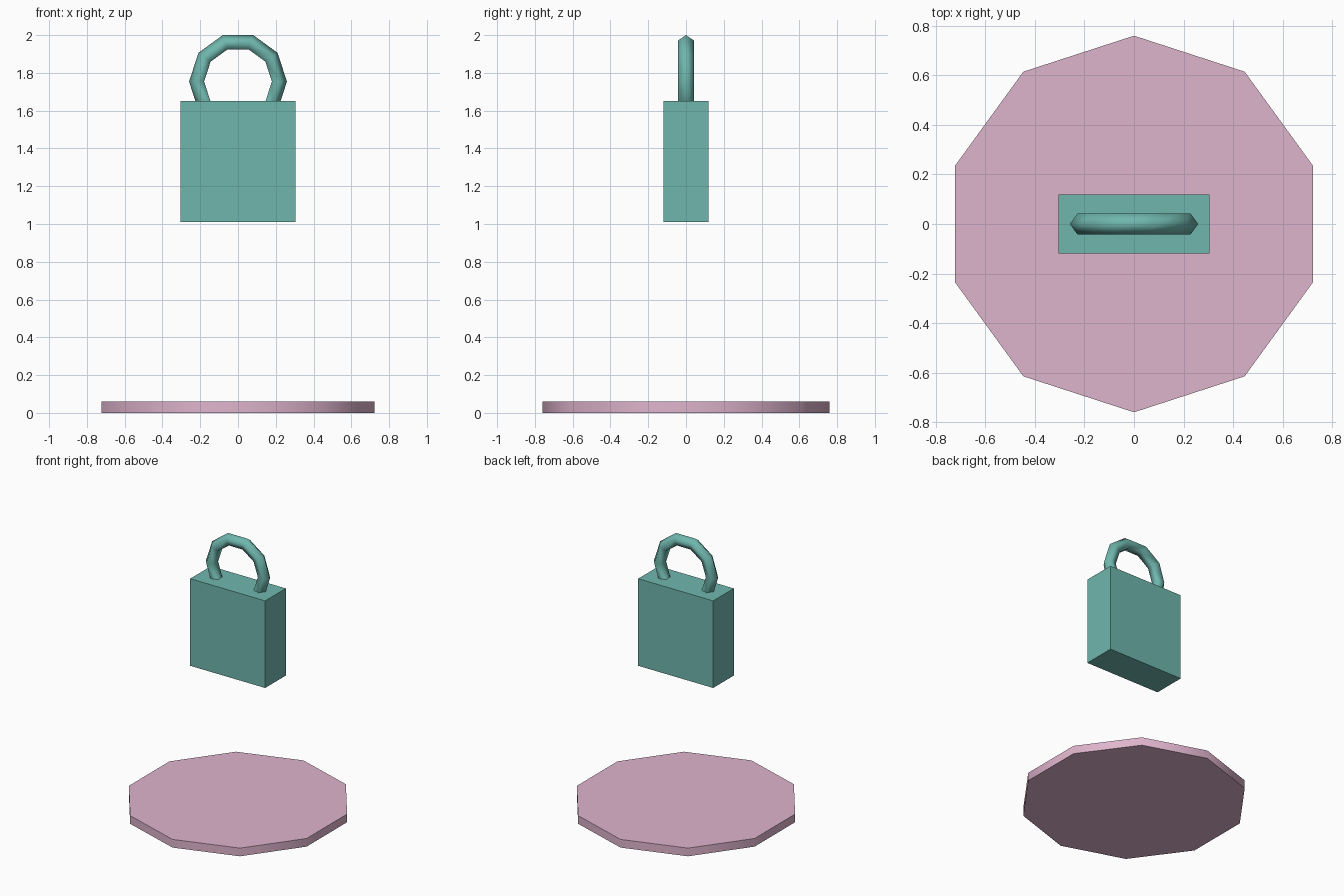
import bpy
from math import radians

if "Cube" in bpy.data.objects:
    bpy.data.objects.remove(bpy.data.objects["Cube"])


def material(name, color):
    mat = bpy.data.materials.new(name)
    mat.diffuse_color = (*color, 1)
    mat.use_nodes = True
    mat.node_tree.nodes["Principled BSDF"].inputs["Base Color"].default_value = mat.diffuse_color
    return mat


def finish(name, mat, smooth_angle=None):
    obj = bpy.context.object
    obj.name = name
    obj.data.materials.append(mat)
    bpy.ops.object.transform_apply(location=False, rotation=True, scale=True)
    if smooth_angle:
        bpy.ops.object.shade_smooth_by_angle(angle=radians(smooth_angle))
    return obj


teal = material("teal", (0.16, 0.47, 0.42))
pink = material("pink", (0.74, 0.46, 0.61))

# Ten-sided base disc
bpy.ops.mesh.primitive_cylinder_add(vertices=10, radius=0.76, depth=0.06, location=(0, 0, 0.03))
finish("base_disc", pink, 40)

# Floating padlock body
bpy.ops.mesh.primitive_cube_add(size=1, location=(0, 0, 1.33))
bpy.context.object.scale = (0.61, 0.24, 0.64)
finish("lock_body", teal)

# Shackle: low-poly ring whose lower part is sunk into the body
bpy.ops.mesh.primitive_torus_add(major_segments=10, minor_segments=5, major_radius=0.215,
                                 minor_radius=0.044, location=(0, 0, 1.754),
                                 rotation=(radians(90), 0, 0))
finish("shackle", teal, 80)
